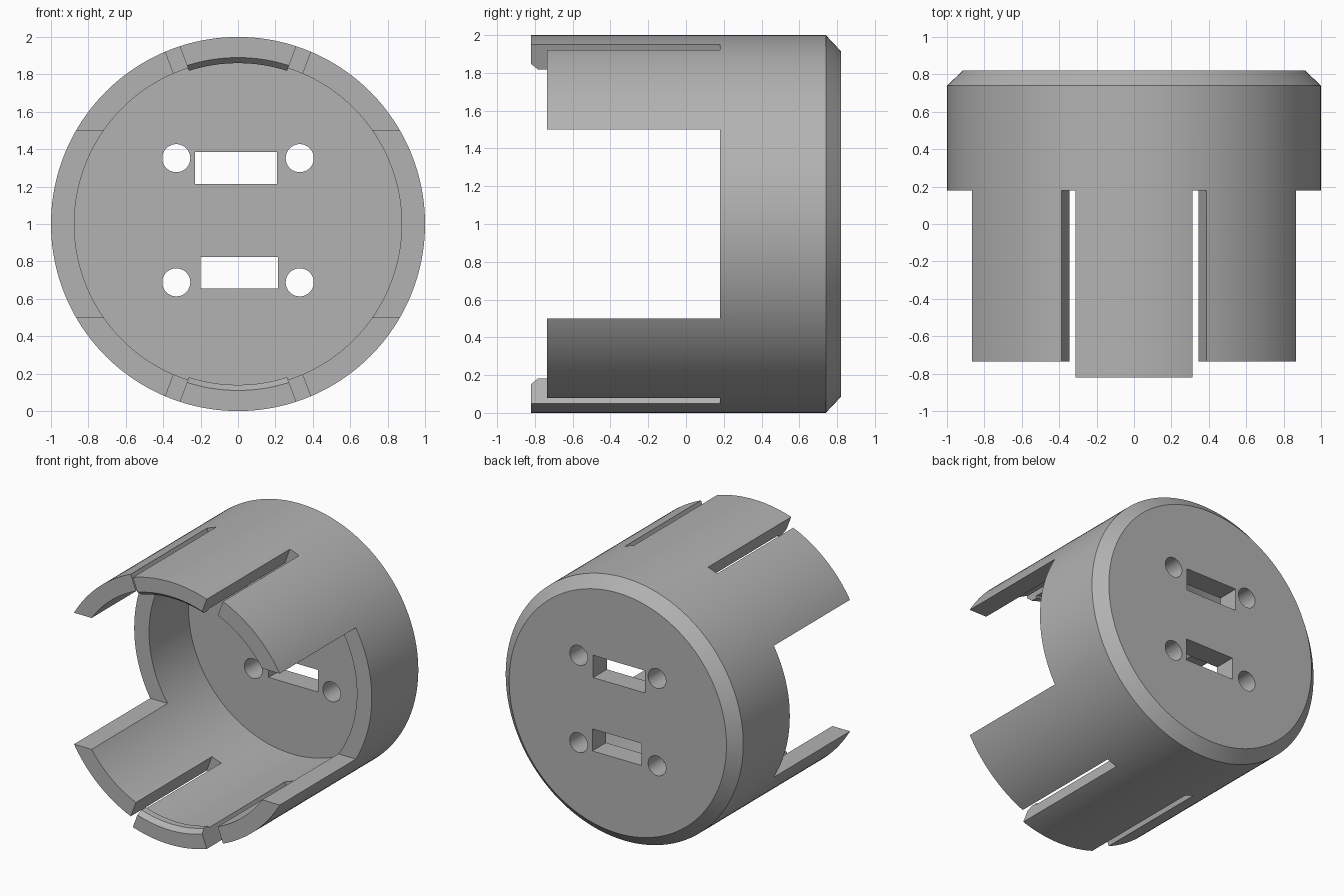
import bpy, bmesh, math
from mathutils import Matrix, Vector

cube = bpy.data.objects.get("Cube")
if cube:
    bpy.data.objects.remove(cube, do_unlink=True)

SEGMENTS = 160
CENTRE_Z = 1.0
BACK, FLOOR, NOTCH, RIM, TIP = 0.82, 0.655, 0.18, -0.735, -0.82
SLOT_ANGLE = math.radians(20.5)

grey = bpy.data.materials.new("matte grey")
grey.use_nodes = True
colour = (0.45, 0.45, 0.45, 1)
grey.diffuse_color = colour
grey.node_tree.nodes["Principled BSDF"].inputs["Base Color"].default_value = colour


def make_object(name, bm):
    bmesh.ops.recalc_face_normals(bm, faces=bm.faces)
    mesh = bpy.data.meshes.new(name)
    bm.to_mesh(mesh)
    bm.free()
    mesh.materials.append(grey)
    obj = bpy.data.objects.new(name, mesh)
    bpy.context.collection.objects.link(obj)
    return obj


def lathe(name, profile):
    """Spin (radius, y) points round the y axis."""
    bm = bmesh.new()
    verts = [bm.verts.new((r, y, CENTRE_Z)) for r, y in profile]
    edges = [bm.edges.new(pair) for pair in zip(verts, verts[1:])]
    bmesh.ops.spin(bm, geom=verts + edges, cent=(0, 0, CENTRE_Z), axis=(0, 1, 0),
                   angle=math.tau, steps=SEGMENTS, use_merge=False)
    bmesh.ops.remove_doubles(bm, verts=bm.verts, dist=1e-5)
    return make_object(name, bm)


def prism(name, outline, y0, y1):
    """Extrude an (x, z) outline, measured from the axis, along y."""
    bm = bmesh.new()
    face = bm.faces.new([bm.verts.new((x, y0, z + CENTRE_Z)) for x, z in outline])
    ext = bmesh.ops.extrude_face_region(bm, geom=[face])
    moved = [v for v in ext["geom"] if isinstance(v, bmesh.types.BMVert)]
    bmesh.ops.translate(bm, verts=moved, vec=(0, y1 - y0, 0))
    return make_object(name, bm)


def rectangle(x0, x1, z0, z1):
    return [(x0, z0), (x1, z0), (x1, z1), (x0, z1)]


def turn(outline, angle):
    rot = Matrix.Rotation(angle, 2)
    return [tuple(rot @ Vector(p)) for p in outline]


# Cup with a closed, chamfered back and an inward lip at the open end
cup = lathe("cup_housing", [
    (0, BACK), (0.915, BACK), (1, 0.74), (1, TIP), (0.89, TIP),
    (0.86, -0.785), (0.86, RIM), (0.875, RIM), (0.875, FLOOR), (0, FLOOR)])

cutters = []

# Wide side openings that leave an upper and a lower leg
cutters.append(prism("side_opening_cutter", rectangle(-2, 2, -0.5, 0.5), -1, NOTCH))

for side in (-1, 1):
    # Shorten everything except the central tongues
    sx, sz = 3 * math.sin(SLOT_ANGLE) * side, 3 * math.cos(SLOT_ANGLE)
    cutters.append(prism("rim_cutter",
                         [(0, 0), (sx, sz), (3 * side, sz), (3 * side, -sz), (sx, -sz)],
                         -1, RIM))
    # Flex slots beside the upper and lower tongues
    cutters.append(prism("slot_cutter",
                         turn(rectangle(-0.041, 0.041, -2, 2), SLOT_ANGLE * side),
                         -1.1, NOTCH))

# Connector windows in the back plate
for window in (rectangle(-0.23, 0.208, 0.215, 0.385),
               rectangle(-0.2, 0.214, -0.345, -0.177)):
    cutters.append(prism("window_cutter", window, 0.4, 1))

# Screw holes on both sides of each window
for x in (-0.33, 0.33):
    for z in (0.352, -0.312):
        ring = [(x + 0.075 * math.cos(math.tau * i / 48),
                 z + 0.075 * math.sin(math.tau * i / 48)) for i in range(48)]
        cutters.append(prism("screw_hole_cutter", ring, 0.4, 1))

# Cut the openings, then discard the cutters
bpy.context.view_layer.objects.active = cup
for cutter in cutters:
    cutter.hide_render = True
    mod = cup.modifiers.new("cut", "BOOLEAN")
    mod.operation = "DIFFERENCE"
    mod.solver = "EXACT"
    mod.object = cutter
    bpy.ops.object.modifier_apply(modifier=mod.name)
for cutter in cutters:
    bpy.data.objects.remove(cutter, do_unlink=True)

bpy.ops.object.select_all(action="DESELECT")
cup.select_set(True)
bpy.ops.object.shade_smooth_by_angle(angle=math.radians(30))
